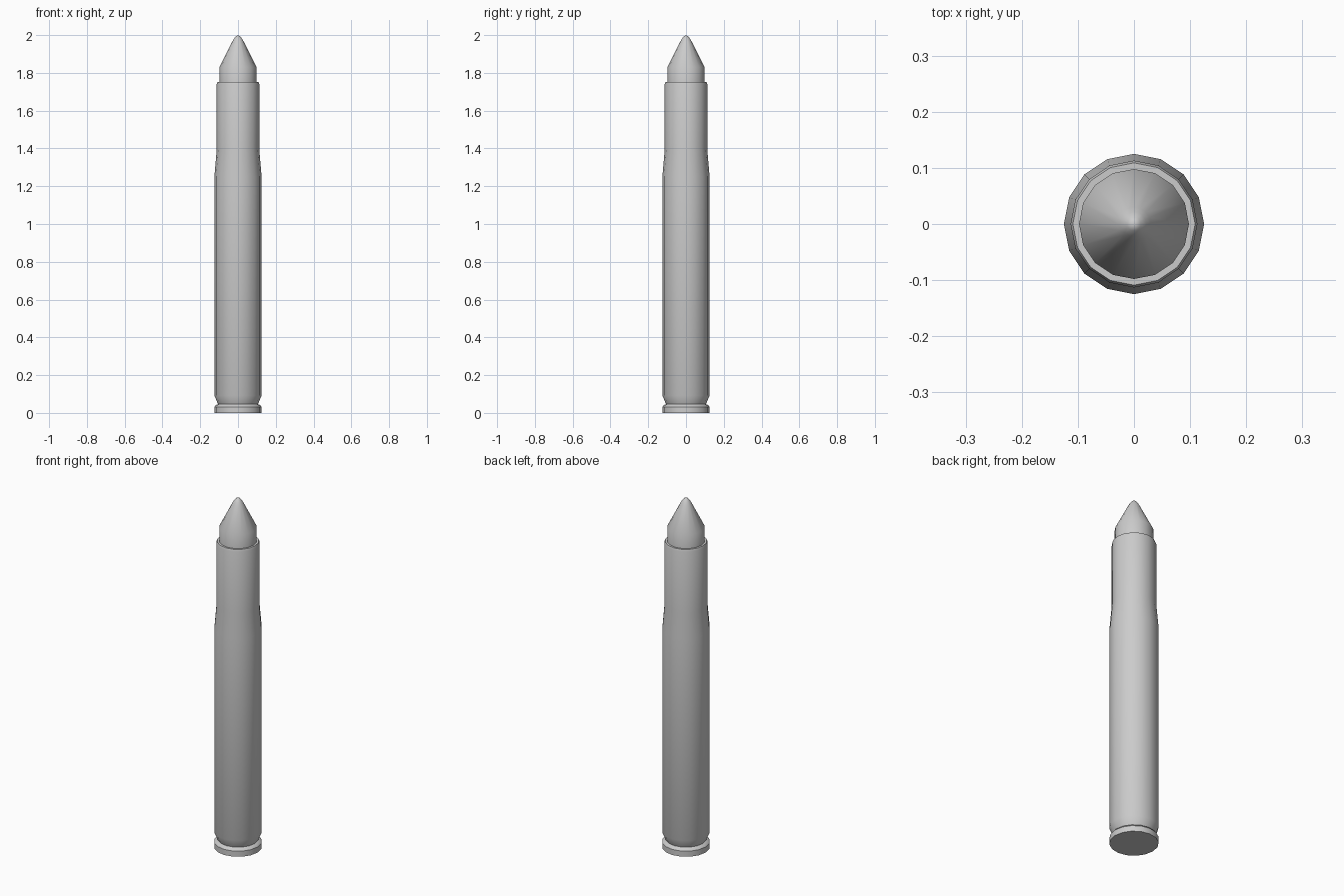
import bpy
import bmesh
import math

SIDES = 16

cube = bpy.data.objects.get("Cube")
if cube:
    bpy.data.objects.remove(cube, do_unlink=True)

grey = bpy.data.materials.new("plain grey")
grey.use_nodes = True
colour = (0.6, 0.6, 0.6, 1)
grey.diffuse_color = colour
grey.node_tree.nodes["Principled BSDF"].inputs["Base Color"].default_value = colour


def lathe(name, profile):
    """Turn a (radius, height) profile around z; zero radius closes to a point."""
    bm = bmesh.new()
    rings = []
    for r, z in profile:
        count = SIDES if r > 0 else 1
        rings.append([bm.verts.new((r * math.cos(math.tau * i / SIDES),
                                    r * math.sin(math.tau * i / SIDES), z))
                      for i in range(count)])
    for low, high in zip(rings, rings[1:]):
        for i in range(SIDES):
            j = (i + 1) % SIDES
            corners = [low[i % len(low)], low[j % len(low)],
                       high[j % len(high)], high[i % len(high)]]
            bm.faces.new(list(dict.fromkeys(corners)))
    bmesh.ops.recalc_face_normals(bm, faces=bm.faces)
    mesh = bpy.data.meshes.new(name)
    bm.to_mesh(mesh)
    bm.free()
    mesh.materials.append(grey)
    obj = bpy.data.objects.new(name, mesh)
    bpy.context.collection.objects.link(obj)
    bpy.ops.object.select_all(action='DESELECT')
    obj.select_set(True)
    bpy.context.view_layer.objects.active = obj
    bpy.ops.object.shade_smooth_by_angle(angle=math.radians(35))
    return obj


# Casing: base rim, extractor groove, body, shoulder and neck
lathe("casing", [(0, 0), (0.125, 0), (0.125, 0.032), (0.117, 0.042),
                 (0.106, 0.046), (0.109, 0.054), (0.125, 0.092),
                 (0.125, 1.25), (0.113, 1.39), (0.113, 1.74),
                 (0.109, 1.752), (0.095, 1.752)])

# Pointed tip seated in the neck
lathe("tip", [(0, 1.72), (0.098, 1.72), (0.098, 1.83), (0.03, 1.966),
              (0.022, 1.98), (0.012, 1.993), (0, 2.0)])
